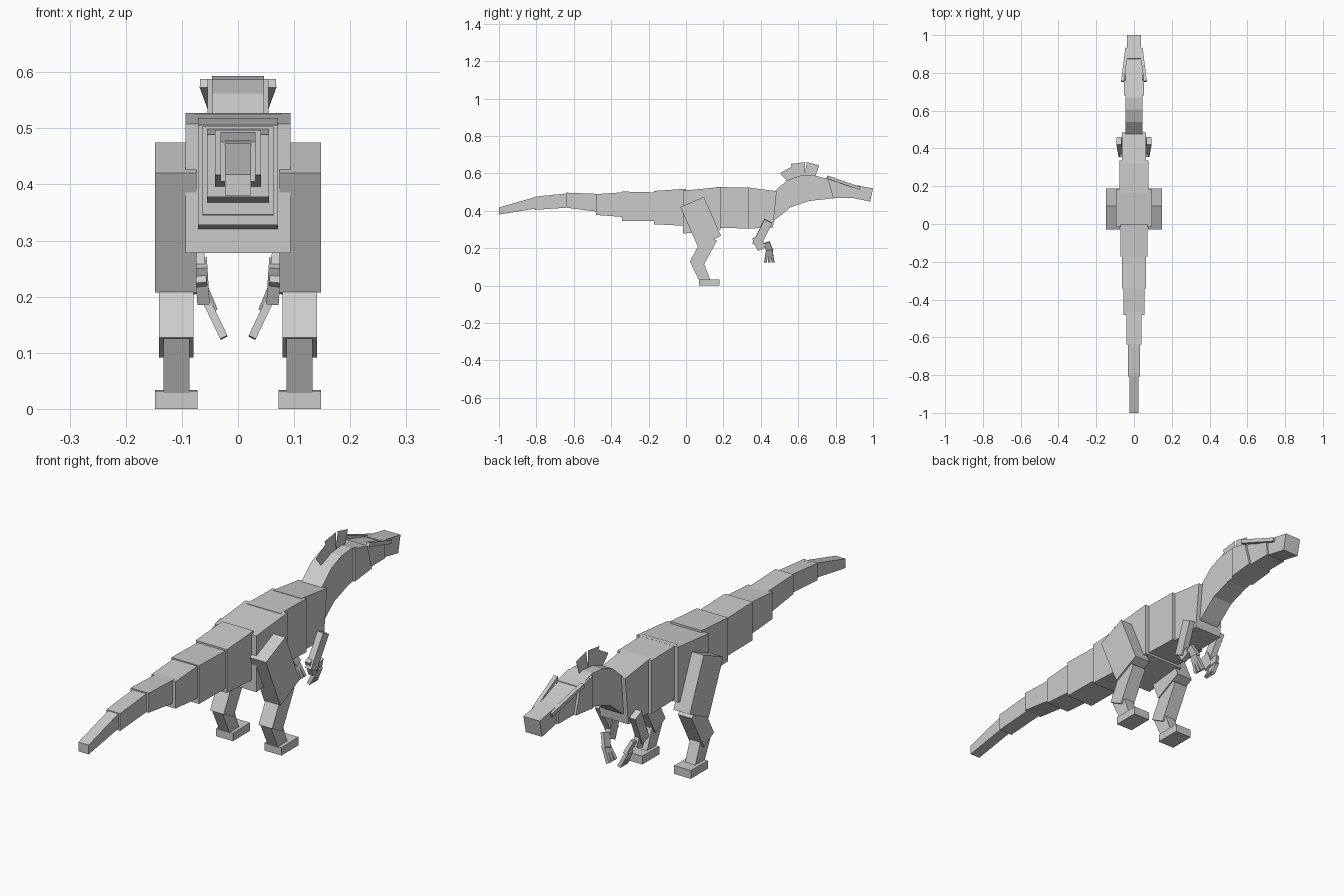
import bpy, bmesh
from mathutils import Vector


def finish(name, bm, mirror=False):
    bmesh.ops.recalc_face_normals(bm, faces=bm.faces)
    me = bpy.data.meshes.new(name)
    bm.to_mesh(me)
    bm.free()
    ob = bpy.data.objects.new(name, me)
    bpy.context.collection.objects.link(ob)
    if mirror:
        ob.modifiers.new("Mirror", 'MIRROR').use_axis[0] = True
    return ob


def prism(name, pts, x0, x1, mirror=False):
    """Side profile of (y, z) points, extruded from x0 to x1."""
    bm = bmesh.new()
    f = bm.faces.new([bm.verts.new((x0, y, z)) for y, z in pts])
    if x1 != x0:
        r = bmesh.ops.extrude_face_region(bm, geom=[f])
        vs = [g for g in r["geom"] if isinstance(g, bmesh.types.BMVert)]
        bmesh.ops.translate(bm, verts=vs, vec=(x1 - x0, 0, 0))
    return finish(name, bm, mirror)


def block(name, half, y0, y1, b0, b1, t0, t1):
    """Body block: bottom/top heights at its rear (y0) and front (y1)."""
    return prism(name, [(y0, b0), (y1, b1), (y1, t1), (y0, t0)], -half, half)


def beam(name, a, b, w, h):
    """Mirrored box from a to b, w wide and h deep."""
    a, b = Vector(a), Vector(b)
    d = (b - a).normalized()
    s = d.cross(Vector((0, 1, 0)) if abs(d.z) > 0.6 else Vector((0, 0, 1))).normalized()
    u = s.cross(d)
    bm = bmesh.new()
    bmesh.ops.create_cube(bm, size=1)
    for v in bm.verts:
        c = v.co.copy()
        v.co = (a + b) / 2 + s * c.x * w + u * c.y * h + d * c.z * (b - a).length
    return finish(name, bm, True)


# Tail, tip to root
tail = [
    (.023, -1.0, -.79, .38, .415, .418, .478),
    (.031, -.808, -.62, .405, .418, .476, .494),
    (.041, -.638, -.46, .417, .393, .497, .49),
    (.055, -.482, -.32, .378, .366, .489, .50),
    (.063, -.342, -.15, .346, .344, .503, .498),
    (.071, -.172, .0, .328, .32, .506, .518),
]
for i, t in enumerate(tail):
    block(f"tail_segment_{i + 1}", *t)

# Trunk
block("pelvis", .094, -.015, .185, .278, .30, .508, .527)
block("belly", .077, .165, .335, .31, .305, .527, .524)
prism("chest", [(.32, .305), (.465, .31), (.485, .505), (.32, .526)], -.064, .064)

# Neck and head
prism("neck", [(.45, .335), (.48, .355), (.557, .418), (.648, .45), (.76, .468),
               (.75, .572), (.67, .593), (.605, .587), (.54, .562), (.475, .505)],
      -.046, .046)
prism("skull", [(.68, .455), (.79, .467), (.76, .572), (.68, .588)], -.054, .054)
prism("muzzle", [(.77, .467), (.89, .468), (.885, .537), (.75, .572)], -.044, .044)
prism("snout", [(.87, .473), (.985, .45), (1.0, .52), (.875, .543)], -.037, .037)
beam("brow_ridge", (.060, .755, .580), (.038, .93, .52), .016, .016)

# Thin crest plates on the centre line
crest = [
    [(.503, .60), (.568, .638), (.605, .58), (.546, .552)],
    [(.56, .65), (.635, .66), (.635, .585), (.59, .58)],
    [(.645, .66), (.712, .643), (.69, .58), (.635, .585)],
]
for i, p in enumerate(crest):
    prism(f"crest_plate_{i + 1}", p, 0, 0)

# Legs
prism("thigh", [(-.03, .42), (.096, .475), (.187, .266), (.064, .207)], .074, .148, True)
prism("shin", [(.02, .127), (.085, .092), (.165, .24), (.10, .277)], .079, .141, True)
prism("ankle", [(.022, .127), (.085, .145), (.13, .03), (.075, .018)], .086, .133, True)
prism("foot", [(.07, 0), (.18, 0), (.18, .034), (.07, .032)], .072, .148, True)

# Arms
beam("upper_arm", (.079, .44, .345), (.068, .375, .215), .026, .045)
beam("forearm", (.066, .375, .26), (.062, .405, .195), .022, .045)
beam("hand", (.066, .43, .23), (.045, .45, .18), .014, .035)
for i, y in enumerate((.425, .445, .465)):
    beam(f"claw_{i + 1}", (.055, .435 + i * .01, .19), (.025, y, .127), .014, .014)
